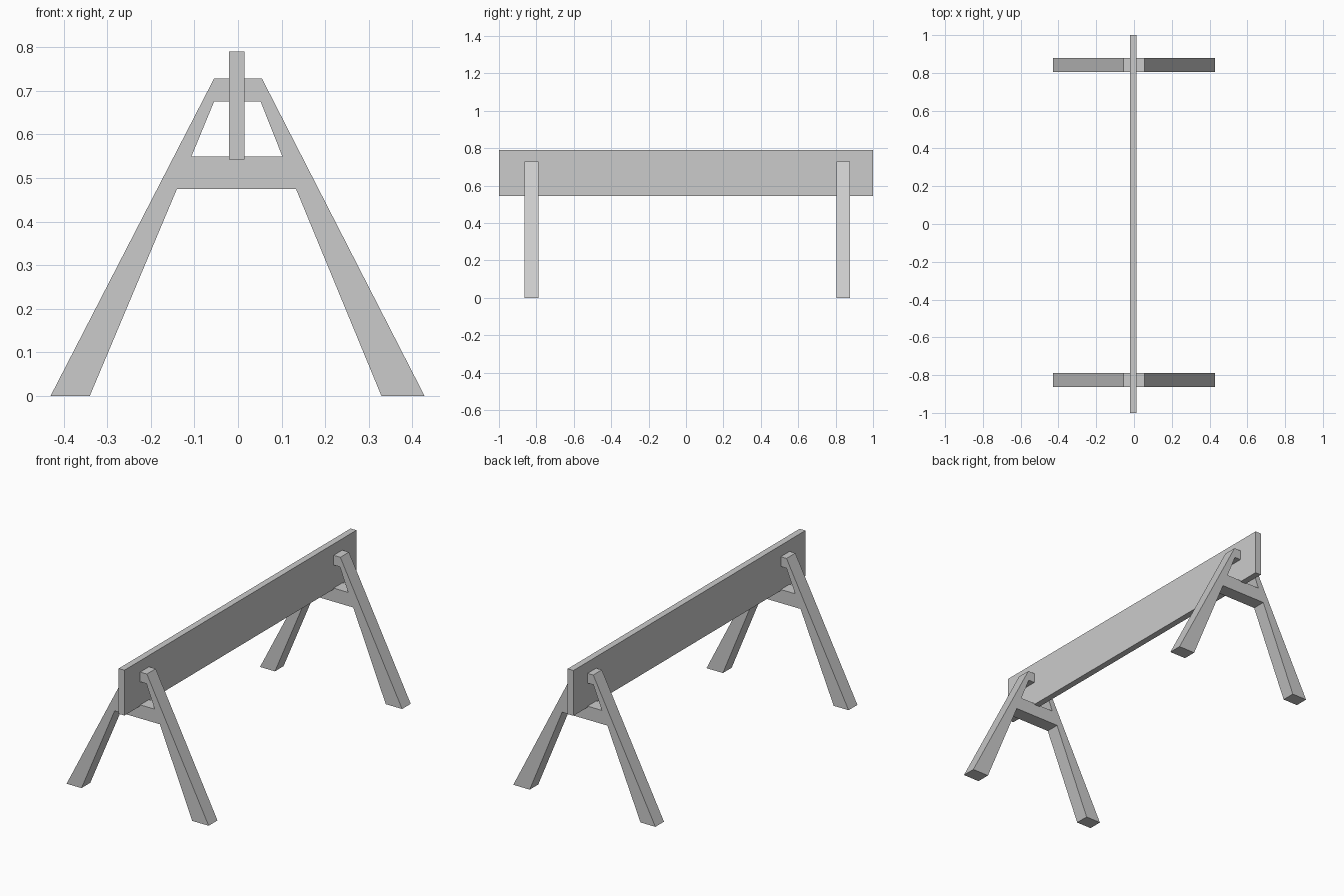
import bpy, bmesh

if "Cube" in bpy.data.objects:
    bpy.data.objects.remove(bpy.data.objects["Cube"])


def make_object(name, bm):
    bmesh.ops.recalc_face_normals(bm, faces=bm.faces[:])
    mesh = bpy.data.meshes.new(name)
    bm.to_mesh(mesh)
    bm.free()
    obj = bpy.data.objects.new(name, mesh)
    bpy.context.collection.objects.link(obj)
    return obj


# A-frame profile (x, z): foot outer, foot inner, brace bottom, brace top, cap bottom, cap top
LEFT = [(-0.43, 0), (-0.34, 0), (-0.14, 0.475), (-0.107, 0.549), (-0.055, 0.675), (-0.055, 0.728)]
RIGHT = [(0.428, 0), (0.329, 0), (0.133, 0.475), (0.102, 0.549), (0.052, 0.675), (0.055, 0.728)]


def a_frame(name, y0, y1):
    bm = bmesh.new()
    left, right = [[bm.verts.new((x, y0, z)) for x, z in side] for side in (LEFT, RIGHT)]
    bm.faces.new(left)                                        # left leg
    bm.faces.new(right[::-1])                                 # right leg
    for i in (2, 4):                                          # cross brace, cap
        bm.faces.new((left[i], right[i], right[i + 1], left[i + 1]))
    new = bmesh.ops.extrude_face_region(bm, geom=bm.faces[:], use_keep_orig=True)["geom"]
    moved = [v for v in new if isinstance(v, bmesh.types.BMVert)]
    bmesh.ops.translate(bm, verts=moved, vec=(0, y1 - y0, 0))
    return make_object(name, bm)


a_frame("front_trestle", -0.864, -0.788)
a_frame("back_trestle", 0.804, 0.878)

# Long plank standing on edge through both trestles
bm = bmesh.new()
bmesh.ops.create_cube(bm, size=1)
bmesh.ops.scale(bm, verts=bm.verts[:], vec=(0.035, 2.0, 0.247))
bmesh.ops.translate(bm, verts=bm.verts[:], vec=(-0.003, 0, 0.6665))
make_object("barrier_plank", bm)
